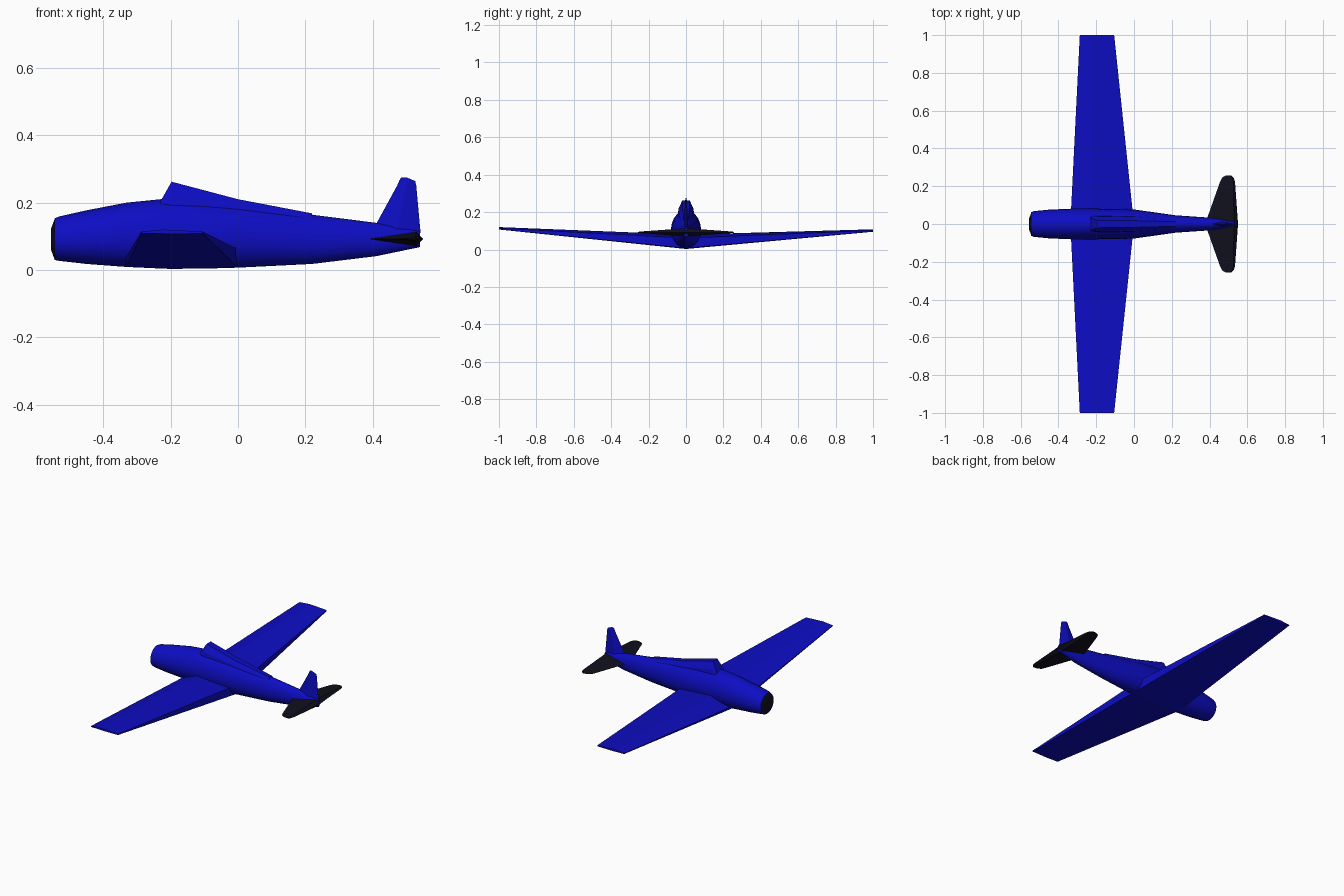
import bpy, bmesh, math

cube = bpy.data.objects.get("Cube")
if cube:
    bpy.data.objects.remove(cube)


def material(name, rgb):
    m = bpy.data.materials.new(name)
    m.use_nodes = True
    m.diffuse_color = (*rgb, 1)
    m.node_tree.nodes["Principled BSDF"].inputs["Base Color"].default_value = (*rgb, 1)
    return m


blue = material("deep blue", (0.004, 0.004, 0.55))
black = material("blue black", (0.005, 0.005, 0.012))


def loft(name, rings, mat, smooth=False):
    """Skin a list of equal closed rings and cap both ends."""
    bm = bmesh.new()
    rows = [[bm.verts.new(p) for p in ring] for ring in rings]
    n = len(rows[0])
    for a, b in zip(rows, rows[1:]):
        for i in range(n):
            j = (i + 1) % n
            bm.faces.new((a[i], a[j], b[j], b[i]))
    bm.faces.new(rows[0])
    bm.faces.new(rows[-1])
    bmesh.ops.recalc_face_normals(bm, faces=bm.faces)
    mesh = bpy.data.meshes.new(name)
    bm.to_mesh(mesh)
    bm.free()
    mesh.materials.append(mat)
    obj = bpy.data.objects.new(name, mesh)
    bpy.context.collection.objects.link(obj)
    if smooth:
        bpy.ops.object.select_all(action="DESELECT")
        obj.select_set(True)
        bpy.context.view_layer.objects.active = obj
        bpy.ops.object.shade_smooth_by_angle(angle=math.radians(35))
    return obj


def body_ring(x, half, low, high, sides=20):
    """Rounded hull section, with its widest point below mid height."""
    mid = low + (high - low) * 0.47
    ring = []
    for i in range(sides):
        a = math.tau * i / sides
        c, s = math.cos(a), math.sin(a)
        ring.append((x, half * c, mid + s * ((high - mid) if s > 0 else (mid - low))))
    return ring


# Fuselage: x, half width, bottom, top
stations = [(-0.545, 0.062, 0.03, 0.153), (-0.53, 0.068, 0.027, 0.159),
            (-0.45, 0.076, 0.018, 0.177), (-0.33, 0.081, 0.009, 0.2),
            (-0.22, 0.081, 0.004, 0.211), (-0.1, 0.08, 0.004, 0.205),
            (0, 0.077, 0.007, 0.195), (0.22, 0.046, 0.018, 0.164),
            (0.41, 0.033, 0.041, 0.14), (0.54, 0.014, 0.068, 0.115)]
loft("fuselage", [body_ring(*s) for s in stations], blue, True)

# Dark engine face, slightly domed
loft("engine_face", [body_ring(-0.544, 0.061, 0.031, 0.152),
                     body_ring(-0.555, 0.03, 0.06, 0.122)], black, True)


# Cockpit canopy fading into the spine: x, base half, top half, base z, top z
def canopy_ring(x, base, top, low, high):
    return [(x, -base, low), (x, base, low), (x, base * 0.9, low + (high - low) * 0.45),
            (x, top, high), (x, -top, high), (x, -base * 0.9, low + (high - low) * 0.45)]


loft("canopy", [canopy_ring(-0.23, 0.042, 0.034, 0.185, 0.204),
                canopy_ring(-0.197, 0.044, 0.02, 0.185, 0.262),
                canopy_ring(0, 0.042, 0.018, 0.165, 0.21),
                canopy_ring(0.22, 0.025, 0.012, 0.14, 0.168)], blue)

# Wing: thick in the middle, thin at the raised tips
root = [(-0.337, 0, 0.03), (-0.22, 0, 0.08), (0, 0, 0.062),
        (0, 0, 0.007), (-0.2, 0, 0.003), (-0.33, 0, 0.012)]


def tip_ring(y, z):
    return [(-0.287, y, z), (-0.22, y, z + 0.006), (-0.105, y, z),
            (-0.105, y, z - 0.006), (-0.2, y, z - 0.007), (-0.285, y, z - 0.005)]


loft("wing", [tip_ring(-1, 0.114), root, tip_ring(1, 0.102)], blue)


# Tailplane: each section is a wedge that thickens toward the rear
def tail_ring(y, front, rear, thick, z=0.092):
    back = rear - (rear - front) * 0.12
    return [(front, y, z), (back, y, z + thick), (rear, y, z), (back, y, z - thick)]


tail = [(0.01, 0.38, 0.55, 0.021), (0.222, 0.455, 0.535, 0.006),
        (0.245, 0.466, 0.528, 0.004), (0.256, 0.485, 0.515, 0.002)]
loft("tailplane", [tail_ring(-y, *r) for y, *r in reversed(tail)]
     + [tail_ring(y, *r) for y, *r in tail], black)

# Fin: front x, rear x, height, half thickness
fin = [(0.395, 0.542, 0.11, 0.013), (0.412, 0.539, 0.14, 0.011),
       (0.472, 0.529, 0.25, 0.005), (0.478, 0.526, 0.264, 0.004),
       (0.484, 0.5, 0.275, 0.002)]
loft("fin", [[(f, 0, z), ((f + r) / 2, t, z), (r, 0, z), ((f + r) / 2, -t, z)]
             for f, r, z, t in fin], blue)
